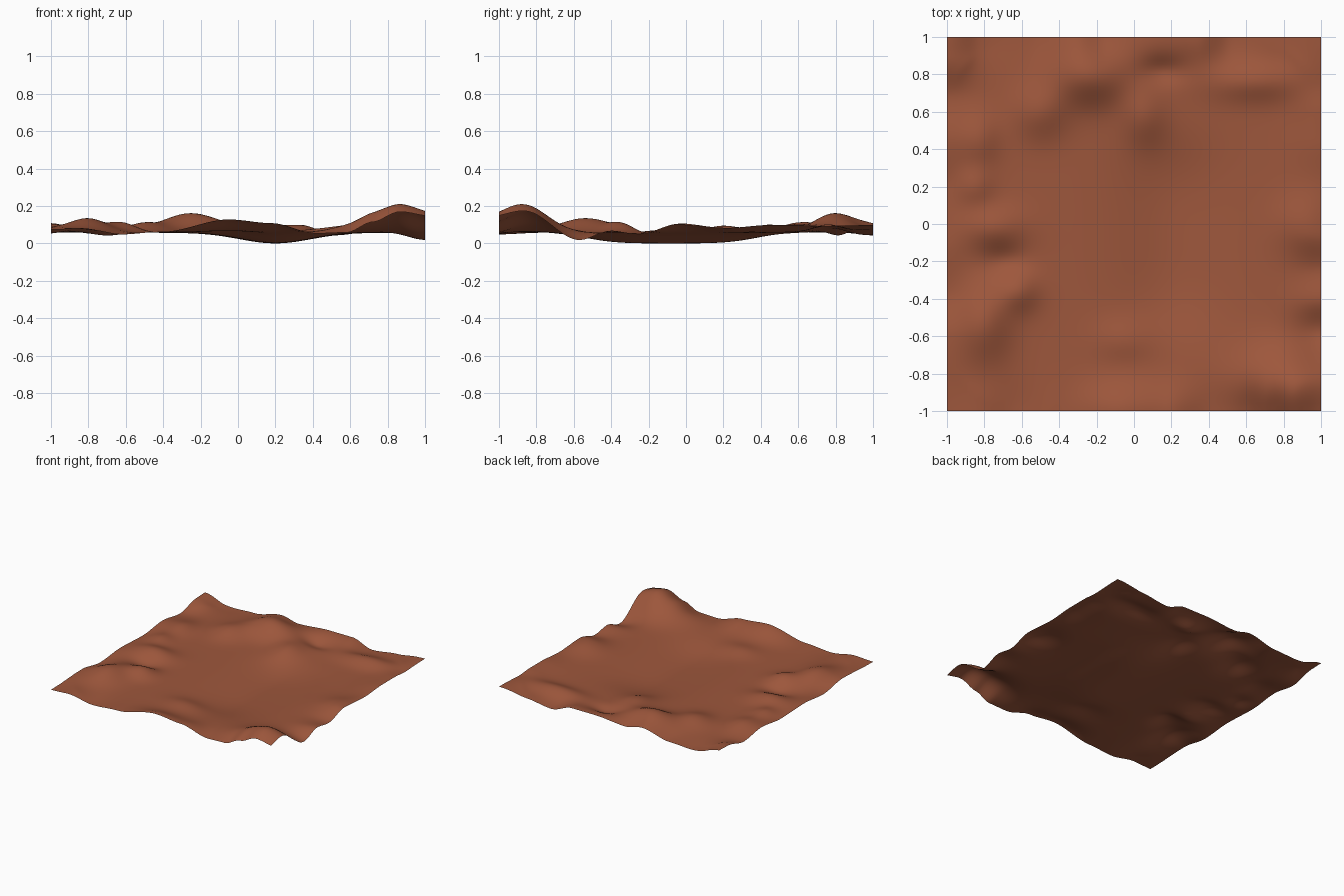
import bpy, math

if "Cube" in bpy.data.objects:
    bpy.data.objects.remove(bpy.data.objects["Cube"])

N = 96  # grid cells per side

# Height profiles along the four borders: (position, height)
FRONT = [(-1, .075), (-.85, .085), (-.62, .05), (-.4, .065), (-.05, .13), (.18, .11),
         (.42, .055), (.58, .06), (.72, .115), (.87, .17), (1, .15)]
BACK = [(-1, .11), (-.83, .045), (-.55, .06), (-.3, .11), (-.15, .08), (.13, .1),
        (.34, .1), (.52, .045), (.75, .07), (1, .1)]
LEFT = [(-1, .075), (-.6, .09), (-.36, .055), (-.1, .075), (.2, .065), (.45, .09),
        (.68, .06), (.9, .105), (1, .11)]
RIGHT = [(-1, .15), (-.86, .17), (-.57, .02), (-.4, .07), (-.25, .05), (-.05, .1),
         (.22, .085), (.45, .1), (.6, .1), (.75, .09), (1, .1)]

# Hills and hollows: x, y, width x, width y, height
BUMPS = [(.85, -.87, .28, .2, .145), (-.8, -.53, .14, .2, .075), (-.62, -.36, .11, .11, .05),
         (-.7, -.2, .12, .08, -.025), (-.75, -.02, .17, .11, .05), (-.24, .79, .22, .15, .1),
         (.05, .58, .12, .15, .045), (-.5, .6, .14, .14, .05), (.15, .82, .12, .07, -.03),
         (.65, .76, .26, .1, .045), (.9, 0, .15, .14, .035), (-.05, -.62, .16, .11, .025),
         (-.82, .45, .1, .14, .035), (-.85, .2, .1, .1, .035)]


def profile(pts, t):
    for (a, za), (b, zb) in zip(pts, pts[1:]):
        if t <= b:
            s = (t - a) / (b - a)
            return za + (zb - za) * s * s * (3 - 2 * s)
    return pts[-1][1]


def inner(x, y):
    z = .059 - .057 * math.exp(-((x - .2) / .27) ** 2 - ((y + .08) / .5) ** 4)
    for cx, cy, wx, wy, h in BUMPS:
        z += h * math.exp(-((x - cx) / wx) ** 2 - ((y - cy) / wy) ** 2)
    return z


def height(x, y):
    # Pull the inner relief onto the border profiles near each edge
    edges = [(1 + y, profile(FRONT, x) - inner(x, -1)),
             (1 - y, profile(BACK, x) - inner(x, 1)),
             (1 + x, profile(LEFT, y) - inner(-1, y)),
             (1 - x, profile(RIGHT, y) - inner(1, y))]
    weights = [math.exp(-(d / .15) ** 2) for d, _ in edges]
    pull = sum(w * c for w, (_, c) in zip(weights, edges))
    return inner(x, y) + pull / max(1, sum(weights))


# Terrain sheet
coords = [-1 + 2 * i / N for i in range(N + 1)]
verts = [(x, y, height(x, y)) for y in coords for x in coords]
low = min(v[2] for v in verts)
verts = [(x, y, z - low) for x, y, z in verts]
R = N + 1
faces = [(j * R + i, j * R + i + 1, (j + 1) * R + i + 1, (j + 1) * R + i)
         for j in range(N) for i in range(N)]
mesh = bpy.data.meshes.new("terrain")
mesh.from_pydata(verts, [], faces)
mesh.polygons.foreach_set("use_smooth", [True] * len(faces))
mesh.update()
terrain = bpy.data.objects.new("terrain", mesh)
bpy.context.collection.objects.link(terrain)

# Red earth
earth = bpy.data.materials.new("red_earth")
earth.diffuse_color = (.34, .095, .045, 1)
earth.use_nodes = True
earth.node_tree.nodes["Principled BSDF"].inputs["Base Color"].default_value = earth.diffuse_color
mesh.materials.append(earth)
